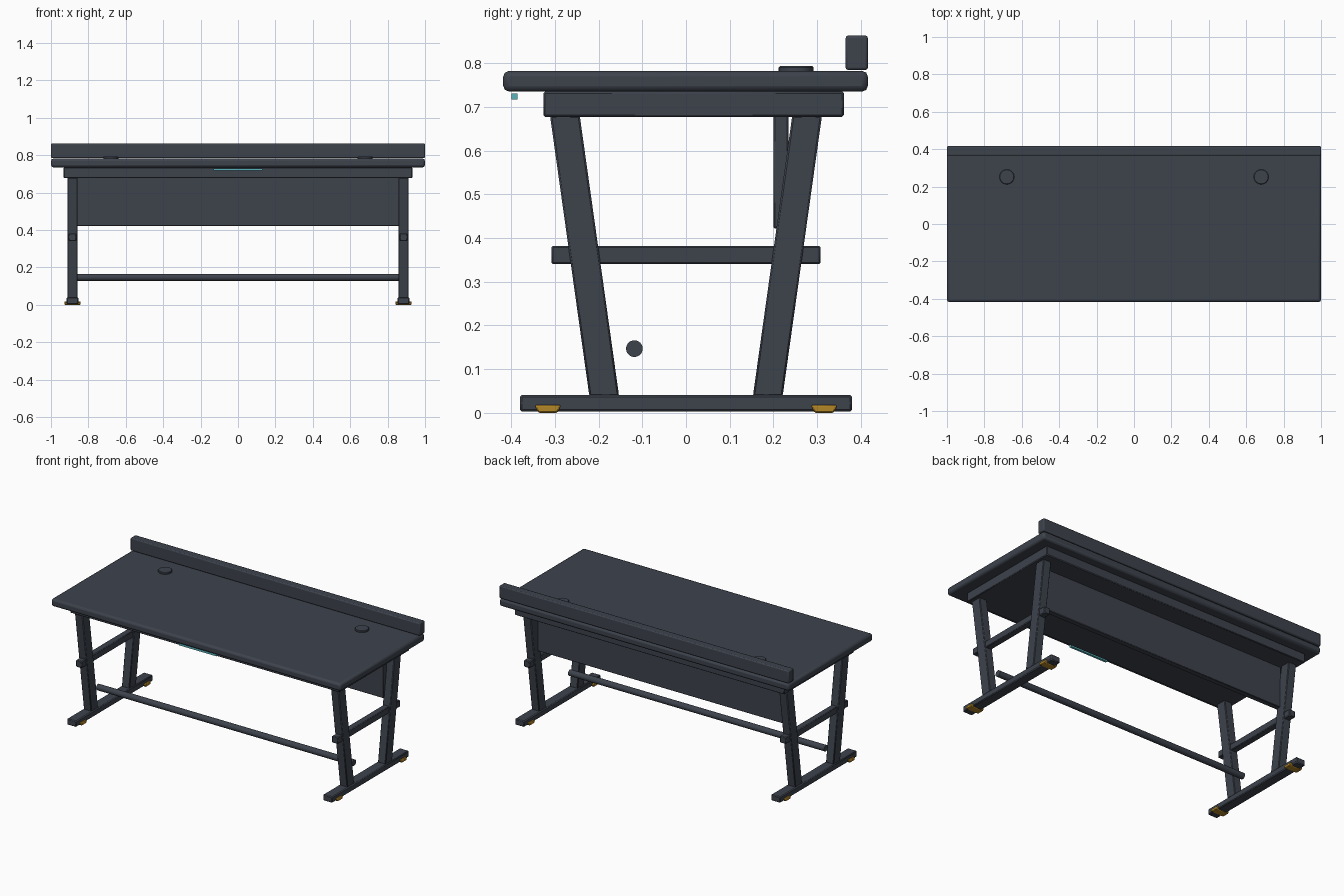
import bpy
import bmesh
from math import radians

cube = bpy.data.objects.get("Cube")
if cube:
    bpy.data.objects.remove(cube, do_unlink=True)


def material(name, rgb):
    m = bpy.data.materials.new(name)
    m.use_nodes = True
    color = (*rgb, 1)
    m.diffuse_color = color
    m.node_tree.nodes["Principled BSDF"].inputs["Base Color"].default_value = color
    return m


GREY = material("dark slate", (0.047, 0.056, 0.073))
AMBER = material("amber", (0.45, 0.24, 0.02))
TEAL = material("teal", (0.1, 0.45, 0.5))


def finish(name, bm, mat, bevel=0.0, segments=1):
    """Turn a bmesh into a named object with softened edges."""
    bmesh.ops.recalc_face_normals(bm, faces=bm.faces)
    mesh = bpy.data.meshes.new(name)
    bm.to_mesh(mesh)
    bm.free()
    mesh.materials.append(mat)
    ob = bpy.data.objects.new(name, mesh)
    bpy.context.collection.objects.link(ob)
    if bevel:
        mod = ob.modifiers.new("Soft edges", "BEVEL")
        mod.width = bevel
        mod.segments = segments
        mod.limit_method = "ANGLE"
    bpy.ops.object.select_all(action="DESELECT")
    ob.select_set(True)
    bpy.context.view_layer.objects.active = ob
    bpy.ops.object.shade_smooth_by_angle(angle=radians(30))
    return ob


def box(name, xs, ys, zs, mat=GREY, bevel=0.004, segments=1, base_ys=None):
    """Box between limits; base_ys moves the lower edge for slanted parts."""
    bm = bmesh.new()
    bmesh.ops.create_cube(bm, size=1)
    for v in bm.verts:
        upper = v.co.z > 0
        depth = ys if upper or base_ys is None else base_ys
        v.co = (xs[v.co.x > 0], depth[v.co.y > 0], zs[upper])
    return finish(name, bm, mat, bevel, segments)


def cylinder(name, radius, length, location, axis="Z", bevel=0.0):
    bm = bmesh.new()
    bmesh.ops.create_cone(bm, cap_ends=True, segments=32, radius1=radius,
                          radius2=radius, depth=length)
    ob = finish(name, bm, GREY, bevel)
    ob.location = location
    if axis == "X":
        ob.rotation_euler.y = radians(90)
    return ob


def around(center, half):
    return (center - half, center + half)


# Worktop, supporting frame and rear rail
box("worktop", (-1, 1), (-0.418, 0.416), (0.735, 0.782), bevel=0.013, segments=2)
box("under_frame", (-0.932, 0.932), (-0.326, 0.361), (0.677, 0.735))
box("rear_rail", (-1, 1), (0.365, 0.416), (0.784, 0.863), bevel=0.006, segments=2)

# Modesty panel, footrest bar and light strip
box("modesty_panel", (-0.865, 0.865), (0.2, 0.234), (0.422, 0.68), bevel=0.003)
cylinder("footrest_bar", 0.019, 1.77, (0, -0.118, 0.147), "X")
box("light_strip", (-0.13, 0.13), (-0.399, -0.385), (0.717, 0.73), TEAL, 0)

# Side frames
for side, sx in (("right", -1), ("left", 1)):
    x = sx * 0.885
    box(side + "_foot", around(x, 0.032), (-0.38, 0.38), (0.003, 0.041), bevel=0.005)
    box(side + "_crossbar", around(x, 0.021), (-0.308, 0.308), (0.34, 0.382))
    for end, sy in (("front", -1), ("rear", 1)):
        box(f"{side}_{end}_leg", around(x, 0.027), around(sy * 0.277, 0.034),
            (0.038, 0.68), base_ys=around(sy * 0.187, 0.034))
        box(f"{side}_{end}_pad", around(x, 0.043), around(sy * 0.316, 0.03),
            (0, 0.018), AMBER, 0.003, base_ys=around(sy * 0.316, 0.022))
    cylinder(side + "_cable_cap", 0.04, 0.016, (sx * 0.68, 0.252, 0.785), bevel=0.003)
